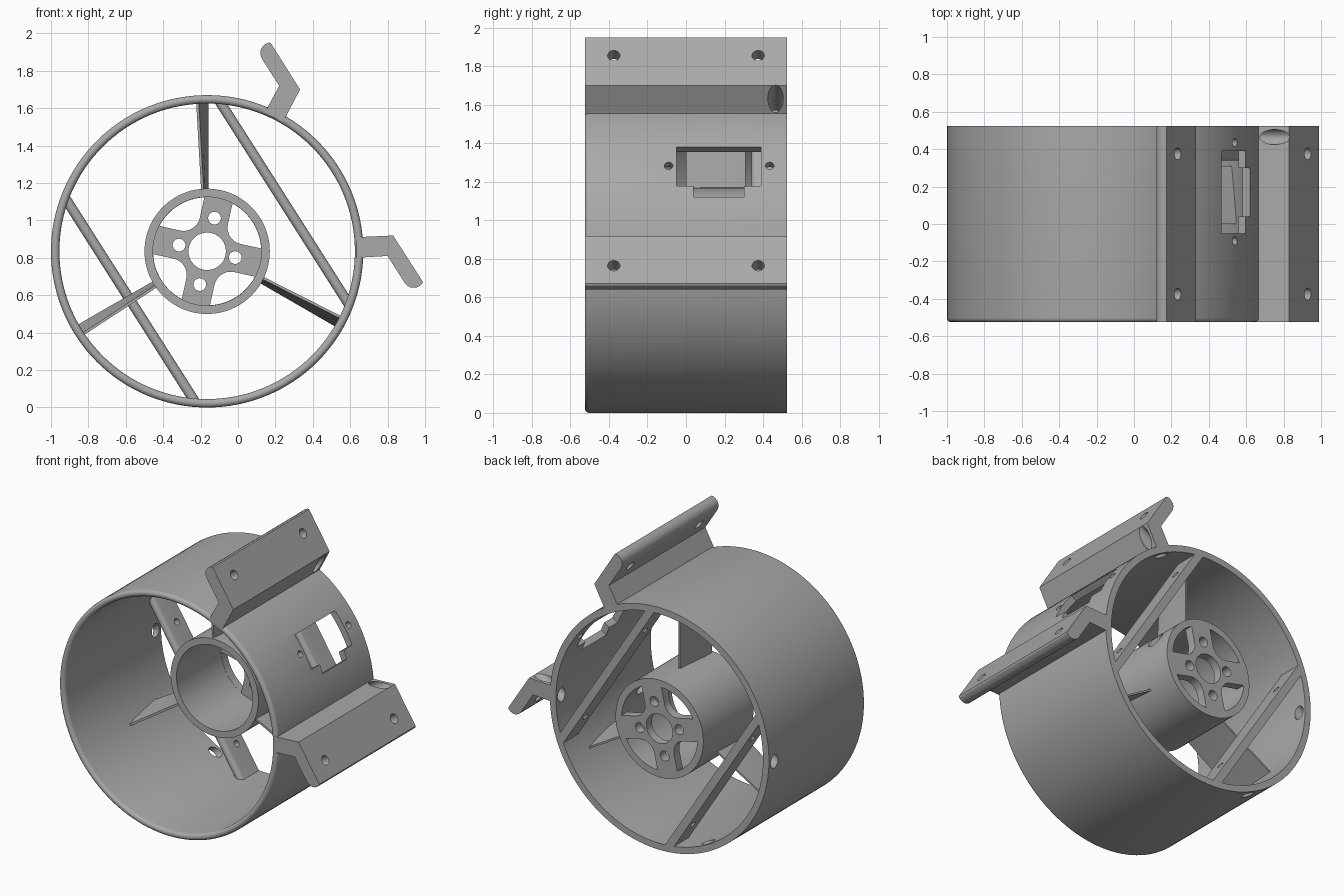
import bpy, bmesh
from math import sin, cos, pi, radians
from mathutils import Vector

if "Cube" in bpy.data.objects:
    bpy.data.objects.remove(bpy.data.objects["Cube"], do_unlink=True)

CX, CZ = -0.165, 0.835            # duct axis
R_OUT, R_IN = 0.835, 0.79
BACK, FRONT = 0.525, -0.525
AXIS = radians(32.5)              # mounting direction of brackets, braces and drills

grey = bpy.data.materials.new("grey plastic")
grey.use_nodes = True
GREY = (0.4, 0.4, 0.4, 1)
grey.diffuse_color = GREY
grey.node_tree.nodes["Principled BSDF"].inputs["Base Color"].default_value = GREY


def place(s, u, y, angle=AXIS):
    """Point from distance s along a radial direction, u across it, and depth y."""
    return Vector((CX + s * cos(angle) - u * sin(angle), y,
                   CZ + s * sin(angle) + u * cos(angle)))


def loft(name, rings, closed=False):
    """Skin a list of equal rings; cap the ends, or close the loop."""
    bm = bmesh.new()
    loops = [[bm.verts.new(p) for p in ring] for ring in rings]
    n = len(loops[0])
    pairs = list(zip(loops, loops[1:]))
    if closed:
        pairs.append((loops[-1], loops[0]))
    else:
        bm.faces.new(loops[0])
        bm.faces.new(loops[-1])
    for a, b in pairs:
        for i in range(n):
            j = (i + 1) % n
            bm.faces.new((a[i], a[j], b[j], b[i]))
    bmesh.ops.recalc_face_normals(bm, faces=bm.faces)
    mesh = bpy.data.meshes.new(name)
    bm.to_mesh(mesh)
    bm.free()
    mesh.materials.append(grey)
    obj = bpy.data.objects.new(name, mesh)
    bpy.context.collection.objects.link(obj)
    return obj


def lathe(name, profile, steps=128):
    return loft(name, [[place(r, 0, y, 2 * pi * k / steps) for r, y in profile]
                       for k in range(steps)], closed=True)


def arc(cx, cy, r, a0, a1, steps):
    return [(cx + r * cos(radians(a0 + (a1 - a0) * i / steps)),
             cy + r * sin(radians(a0 + (a1 - a0) * i / steps))) for i in range(steps + 1)]


def drill(u, y, r, s0, s1):
    """Round cutter parallel to the mounting direction."""
    ring = arc(u, y, r, 0, 345, 23)
    return loft("drill", [[place(s, a, b) for a, b in ring] for s in (s0, s1)])


def bore(s, u, r, angle):
    """Round cutter parallel to the duct axis, through the hub's back."""
    ring = arc(s, u, r, 0, 345, 23)
    return loft("bore", [[place(a, b, y, angle) for a, b in ring] for y in (0.4, 0.6)])


def cut(obj, cutters):
    for c in cutters:
        c.hide_render = True
        mod = obj.modifiers.new("cut", 'BOOLEAN')
        mod.operation, mod.solver, mod.object = 'DIFFERENCE', 'EXACT', c
        bpy.context.view_layer.objects.active = obj
        bpy.ops.object.modifier_apply(modifier=mod.name)
        bpy.data.objects.remove(c, do_unlink=True)


def smooth(obj):
    bpy.ops.object.select_all(action='DESELECT')
    obj.select_set(True)
    bpy.context.view_layer.objects.active = obj
    bpy.ops.object.shade_smooth_by_angle(angle=radians(30))


parts = []
CABLE_U, CABLE_Y = 0.425, 0.465

# Duct with a rounded front lip
wall = (R_OUT - R_IN) / 2
lip = arc(R_IN + wall, FRONT + wall, wall, 180, 360, 10)
duct = lathe("duct", lip + [(R_OUT, BACK), (R_IN, BACK)])
slot = [(-0.12, -0.05), (0.12, -0.05), (0.12, 0.39), (-0.12, 0.39),
        (-0.12, 0.30), (-0.18, 0.30), (-0.18, 0.04), (-0.12, 0.04)]
holes = [loft("slot", [[place(s, u, y) for u, y in slot] for s in (0.6, 0.95)])]
holes += [drill(0, y, 0.022, 0.6, 0.95) for y in (-0.09, 0.435)]
holes += [drill(side * CABLE_U, CABLE_Y, 0.04, -1, 1) for side in (-1, 1)]
cut(duct, holes)
parts.append(duct)

# Motor hub: a cup, open to the front, with a spoked back plate
hub = lathe("motor_hub", [(0.335, -0.02), (0.335, BACK), (0.1, BACK),
                          (0.1, 0.465), (0.29, 0.465), (0.29, -0.02)], 96)
w, f = 0.077, 0.09
window = arc(w + f, w + f, f, 270, 180, 10) + arc(0, 0, 0.289, 74.5, 15.5, 12)
holes = [drill(0, 0.35, 0.06, 0.2, 0.4)]
for k in range(4):
    a = radians(77.5 + 90 * k)
    holes.append(loft("window", [[place(s, u, y, a) for s, u in window]
                                 for y in (0.44, 0.6)]))
    holes.append(bore((0.182, 0.154)[k % 2], 0, 0.034, a))
cut(hub, holes)
parts.append(hub)

# Three twisted stator blades between hub and duct
for k in range(3):
    rings = []
    for i in range(9):
        t = i / 8
        lean = 0.025 + 0.027 * t
        rings.append([place(0.32 + 0.485 * t, lean * (1 - y / 0.31) + side * h,
                            y, radians(90 + 120 * k))
                      for y, h, side in ((0, 0.007, -1), (0.06, 0.011, -1), (0.31, 0.006, -1),
                                         (0.31, 0.006, 1), (0.06, 0.011, 1), (0, 0.007, 1))])
    parts.append(loft("stator_blade", rings))

# Two straight braces at the back, round along their front edge
for name, s in (("lower_brace", -0.487), ("upper_brace", 0.487)):
    section = arc(s, 0.367, 0.027, 180, 360, 10) + [(s + 0.027, BACK), (s - 0.027, BACK)]
    brace = loft(name, [[place(a, u, y) for a, y in section] for u in (-0.645, 0.645)])
    cut(brace, [drill(side * CABLE_U, 0.45, 0.022, s - 0.1, s + 0.1) for side in (-1, 1)])
    parts.append(brace)

# Mirrored pair of cranked mounting brackets
bracket = [(0.715, 0.366), (0.884, 0.463), (0.885, 0.757), (0.877, 0.764), (0.857, 0.767),
           (0.835, 0.763), (0.815, 0.75), (0.804, 0.73), (0.80, 0.71), (0.80, 0.539),
           (0.656, 0.459)]
for name, side in (("upper_bracket", 1), ("lower_bracket", -1)):
    obj = loft(name, [[place(s, side * u, y) for s, u in bracket] for y in (FRONT, BACK)])
    cut(obj, [drill(side * 0.647, y, 0.032, 0.7, 1) for y in (-0.375, 0.375)]
        + [drill(side * CABLE_U, CABLE_Y, 0.04, 0.5, 1)])
    parts.append(obj)

for p in parts:
    smooth(p)
